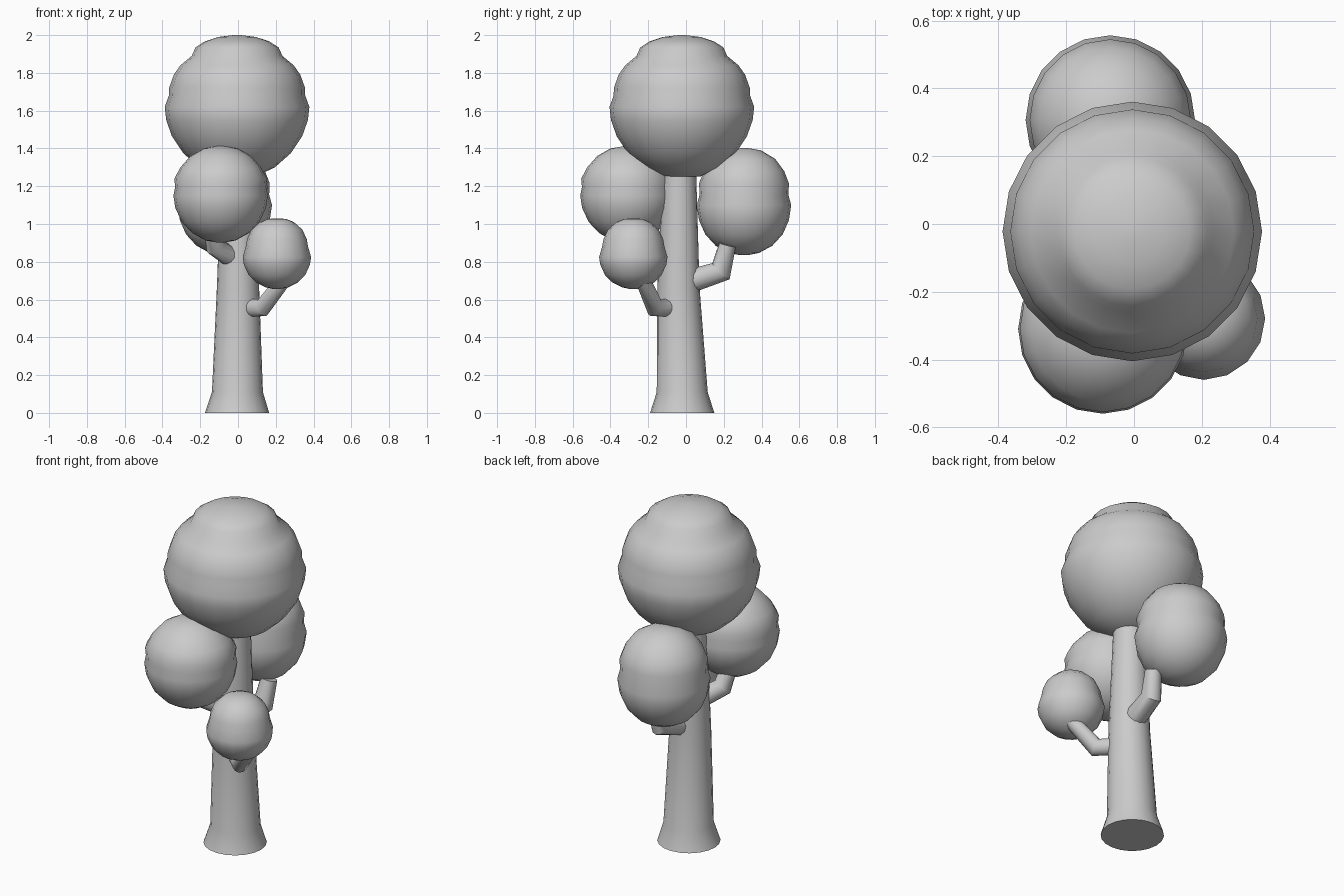
import bpy, bmesh, math
from mathutils import Vector

if "Cube" in bpy.data.objects:
    bpy.data.objects.remove(bpy.data.objects["Cube"])


def finish(name, bm):
    bmesh.ops.remove_doubles(bm, verts=bm.verts, dist=0.0001)
    bmesh.ops.recalc_face_normals(bm, faces=bm.faces)
    mesh = bpy.data.meshes.new(name)
    bm.to_mesh(mesh)
    bm.free()
    obj = bpy.data.objects.new(name, mesh)
    bpy.context.collection.objects.link(obj)
    bpy.context.view_layer.objects.active = obj
    obj.select_set(True)
    bpy.ops.object.shade_smooth_by_angle(angle=math.radians(38))
    obj.select_set(False)
    return obj


def skin_rings(bm, rings):
    for a, b in zip(rings, rings[1:]):
        n = len(a)
        for i in range(n):
            j = (i + 1) % n
            bm.faces.new((a[i], a[j], b[j], b[i]))
    bm.faces.new(rings[0])
    bm.faces.new(rings[-1])


def lathe(name, stations, sides):
    """Stations are (radius, z, centre x, centre y), bottom to top."""
    bm = bmesh.new()
    rings = []
    for r, z, cx, cy in stations:
        rings.append([bm.verts.new((cx + r * math.cos(math.tau * i / sides),
                                    cy + r * math.sin(math.tau * i / sides), z))
                      for i in range(sides)])
    skin_rings(bm, rings)
    return finish(name, bm)


def foliage(name, cx, cy, profile, sides=20):
    return lathe(name, [(r, z, cx, cy) for r, z in profile], sides)


def branch(name, points, radii, sides=12):
    """Bent tube with a mitred elbow."""
    pts = [Vector(p) for p in points]
    dirs = [(b - a).normalized() for a, b in zip(pts, pts[1:])]
    bm = bmesh.new()
    up = dirs[0].cross(dirs[1]).normalized()
    rings = []
    for k, (p, r) in enumerate(zip(pts, radii)):
        d0, d1 = dirs[max(k - 1, 0)], dirs[min(k, len(dirs) - 1)]
        d = (d0 + d1).normalized()
        side = d.cross(up).normalized()
        stretch = 1 / max(d.dot(d0), 0.5)
        rings.append([bm.verts.new(p + r * (math.cos(math.tau * i / sides) * side * stretch
                                            + math.sin(math.tau * i / sides) * up))
                      for i in range(sides)])
    skin_rings(bm, rings)
    return finish(name, bm)


# Flared trunk, tapering up into the crown
lathe("trunk", [(0.17, 0.0, -0.005, -0.02), (0.135, 0.11, -0.003, -0.02),
                (0.112, 0.66, 0, -0.04), (0.088, 1.3, 0, -0.035)], 20)

# Large crown with a stepped top
foliage("crown", -0.005, -0.022, [
    (0.02, 1.245), (0.1, 1.252), (0.2, 1.3), (0.285, 1.375), (0.345, 1.465),
    (0.375, 1.55), (0.383, 1.62), (0.361, 1.68), (0.36, 1.72), (0.335, 1.79),
    (0.3, 1.84), (0.24, 1.89), (0.22, 1.935), (0.17, 1.967), (0.1, 1.99), (0.02, 2.0)])

# Side foliage balls
foliage("back_foliage", -0.07, 0.307, [
    (0.02, 0.835), (0.08, 0.847), (0.15, 0.885), (0.205, 0.945), (0.238, 1.02),
    (0.25, 1.1), (0.235, 1.155), (0.238, 1.215), (0.213, 1.28), (0.165, 1.345),
    (0.09, 1.39), (0.02, 1.402)])
foliage("front_foliage", -0.092, -0.31, [
    (0.02, 0.902), (0.08, 0.913), (0.15, 0.952), (0.205, 1.01), (0.24, 1.085),
    (0.25, 1.15), (0.241, 1.195), (0.245, 1.24), (0.213, 1.3), (0.16, 1.36),
    (0.09, 1.4), (0.02, 1.412)])
foliage("small_foliage", 0.206, -0.279, [
    (0.015, 0.655), (0.06, 0.665), (0.11, 0.69), (0.15, 0.73), (0.175, 0.785),
    (0.181, 0.825), (0.165, 0.88), (0.158, 0.92), (0.135, 0.97), (0.09, 1.01),
    (0.05, 1.026), (0.015, 1.03)], 16)

# Elbowed branches carrying the side foliage
branch("small_branch", [(0.05, -0.08, 0.555), (0.13, -0.165, 0.558), (0.255, -0.235, 0.72)],
       [0.05, 0.046, 0.04])
branch("back_branch", [(0.015, 0.03, 0.70), (0.035, 0.185, 0.75), (0.05, 0.22, 0.89)],
       [0.062, 0.055, 0.045])
branch("front_branch", [(-0.03, -0.08, 0.82), (-0.12, -0.17, 0.88), (-0.135, -0.22, 1.0)],
       [0.055, 0.05, 0.045])
